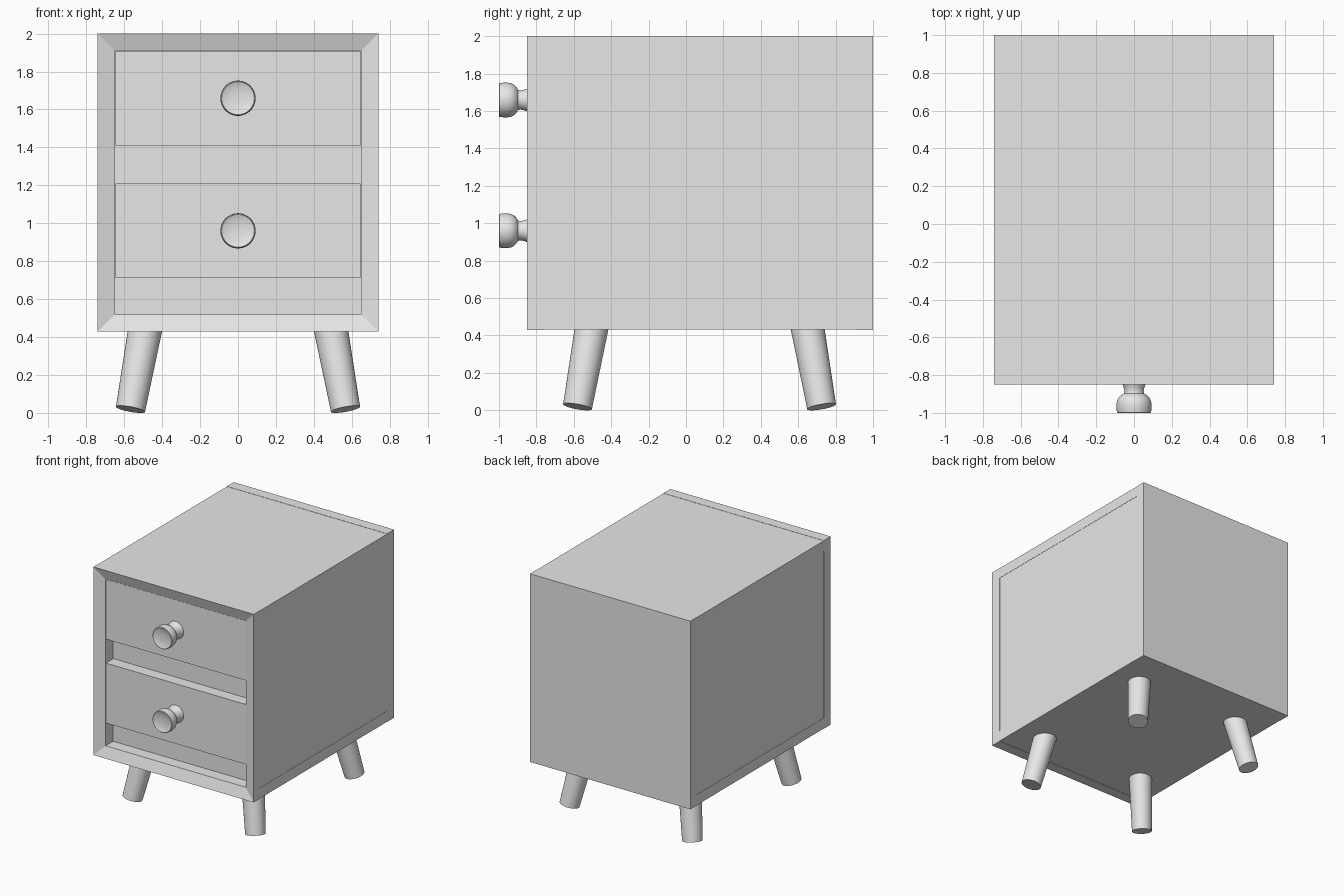
import bpy, bmesh, math
from mathutils import Vector

cube = bpy.data.objects.get("Cube")
if cube:
    bpy.data.objects.remove(cube, do_unlink=True)

grey = bpy.data.materials.new("plain grey")
grey.use_nodes = True
grey.diffuse_color = (0.8, 0.8, 0.8, 1)
grey.node_tree.nodes["Principled BSDF"].inputs["Base Color"].default_value = (0.8, 0.8, 0.8, 1)


def add_object(name, bm, smooth=False):
    bmesh.ops.recalc_face_normals(bm, faces=bm.faces)
    mesh = bpy.data.meshes.new(name)
    bm.to_mesh(mesh)
    bm.free()
    mesh.materials.append(grey)
    obj = bpy.data.objects.new(name, mesh)
    bpy.context.collection.objects.link(obj)
    if smooth:
        bpy.ops.object.select_all(action='DESELECT')
        obj.select_set(True)
        bpy.context.view_layer.objects.active = obj
        bpy.ops.object.shade_smooth_by_angle(angle=math.radians(35))
    return obj


def box(name, x0, x1, y0, y1, z0, z1):
    bm = bmesh.new()
    bmesh.ops.create_cube(bm, size=1)
    for v in bm.verts:
        v.co = ((x0, x1)[v.co.x > 0], (y0, y1)[v.co.y > 0], (z0, z1)[v.co.z > 0])
    return add_object(name, bm)


def revolve(name, profile, base, axis, sides=48):
    """Lathe (radius, distance) points about an axis through base."""
    turn = Vector((0, 0, 1)).rotation_difference(Vector(axis))
    bm = bmesh.new()
    rings = []
    for r, h in profile:
        ring = []
        for i in range(sides):
            a = math.tau * i / sides
            p = Vector((r * math.cos(a), r * math.sin(a), h))
            ring.append(bm.verts.new(Vector(base) + turn @ p))
        rings.append(ring)
    for a, b in zip(rings, rings[1:]):
        for i in range(sides):
            j = (i + 1) % sides
            bm.faces.new((a[i], a[j], b[j], b[i]))
    bm.faces.new(rings[0])
    bm.faces.new(rings[-1])
    return add_object(name, bm, True)


# Main sizes
W, BOTTOM, TOP = 0.74, 0.43, 2.0
IN_W, IN_BOTTOM, IN_TOP = 0.648, 0.52, 1.91
FRONT, FRAME_BACK, REAR, BACK = -0.85, -0.76, 0.91, 1.0
FACE, RECESS = -0.82, -0.72
GAP = 0.002

# Mitred front frame with a face sloping inward
bm = bmesh.new()
loops = []
outer, inner = (W, BOTTOM, TOP), (IN_W, IN_BOTTOM, IN_TOP)
for (w, lo, hi), y in ((outer, FRAME_BACK), (outer, FRONT), (inner, FACE), (inner, FRAME_BACK)):
    loops.append([bm.verts.new((x, y, z)) for x, z in ((-w, lo), (w, lo), (w, hi), (-w, hi))])
for k in range(4):
    a, b = loops[k], loops[(k + 1) % 4]
    for i in range(4):
        j = (i + 1) % 4
        bm.faces.new((a[i], a[j], b[j], b[i]))
add_object("front_frame", bm)

# Case boards, set a hair inside the frame and back
box("back_panel", -W, W, REAR, BACK, BOTTOM, TOP)
box("top_board", -W, W, FRAME_BACK, REAR, IN_TOP, TOP - GAP)
box("bottom_board", -W, W, FRAME_BACK, REAR, BOTTOM + GAP, IN_BOTTOM)
for side, s in (("left", 1), ("right", -1)):
    x0, x1 = sorted((s * IN_W, s * (W - GAP)))
    box(side + "_panel", x0, x1, FRAME_BACK, REAR, IN_BOTTOM, IN_TOP)
box("recess_back", -IN_W, IN_W, RECESS, RECESS + 0.04, IN_BOTTOM, IN_TOP)

# Drawer fronts and turned knobs
knob_profile = [(0.072, 0), (0.064, 0.02), (0.055, 0.045), (0.051, 0.065), (0.054, 0.078),
                (0.068, 0.086), (0.082, 0.1), (0.09, 0.117), (0.093, 0.137), (0.092, 0.165),
                (0.09, 0.177), (0.086, 0.18), (0.07, 0.174), (0.045, 0.169), (0.015, 0.167)]
for name, z0, z1 in (("upper", 1.41, IN_TOP - GAP), ("lower", 0.71, 1.21)):
    box(name + "_drawer", GAP - IN_W, IN_W - GAP, FACE + GAP, RECESS, z0, z1)
    revolve(name + "_knob", knob_profile, (0, FACE, (z0 + z1) / 2), (0, -1, 0))

# Splayed tapered legs
for fb, t, y in (("front", -1, -0.58), ("back", 1, 0.725)):
    for side, s in (("left", 1), ("right", -1)):
        axis = Vector((-s * 0.077, -t * 0.075, 0.42)).normalized()
        revolve(f"{fb}_{side}_leg", [(0.078, 0), (0.09, 0.45)], (s * 0.567, y, 0.019), axis)
